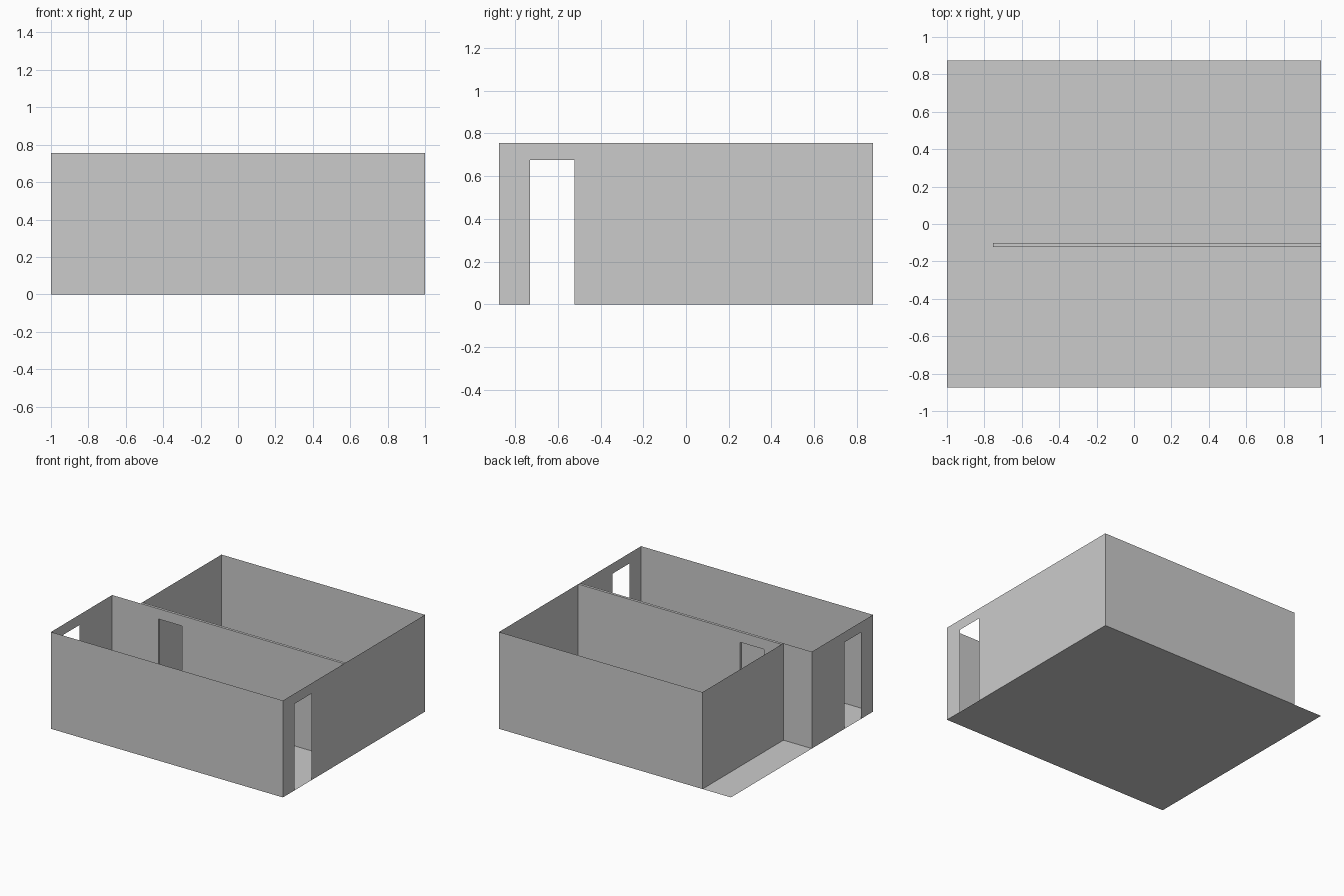
import bpy, bmesh
from mathutils import Vector

if "Cube" in bpy.data.objects:
    bpy.data.objects.remove(bpy.data.objects["Cube"])

H = 0.755        # wall height
DOOR_H = 0.675   # door opening height
X0, X1, Y0, Y1 = -1.0, 1.0, -0.875, 0.875
XB = -0.755               # left side of the back room
D0, D1 = -0.122, -0.101   # faces of the dividing wall


def finish(name, bm):
    mesh = bpy.data.meshes.new(name)
    bm.to_mesh(mesh)
    bm.free()
    obj = bpy.data.objects.new(name, mesh)
    bpy.context.collection.objects.link(obj)
    return obj


def wall(name, start, end, door=None, depth=0.0):
    """Upright sheet from start to end; door = (from, to) distances along it."""
    a, b = Vector((*start, 0)), Vector((*end, 0))
    length = (b - a).length
    along = (b - a) / length
    outline = [(0, 0)]
    if door:
        outline += [(door[0], 0), (door[0], DOOR_H), (door[1], DOOR_H), (door[1], 0)]
    outline += [(length, 0), (length, H), (0, H)]
    bm = bmesh.new()
    face = bm.faces.new([bm.verts.new(a + along * d + Vector((0, 0, z))) for d, z in outline])
    if depth:
        new = bmesh.ops.extrude_face_region(bm, geom=[face])["geom"]
        verts = [g for g in new if isinstance(g, bmesh.types.BMVert)]
        bmesh.ops.translate(bm, verts=verts, vec=(0, depth, 0))
        bmesh.ops.recalc_face_normals(bm, faces=bm.faces[:])
        # hidden faces against the floor and the right wall
        hidden = [f for f in bm.faces if all(v.co.z < 1e-4 for v in f.verts)
                  or all(v.co.x > X1 - 1e-4 for v in f.verts)]
        bmesh.ops.delete(bm, geom=hidden, context='FACES')
    return finish(name, bm)


# Floor slab surface
bm = bmesh.new()
bm.faces.new([bm.verts.new((x, y, 0)) for x, y in ((X0, Y0), (X1, Y0), (X1, Y1), (X0, Y1))])
finish("floor", bm)

# Outer walls, anticlockwise
wall("front_wall", (X0, Y0), (X1, Y0))
wall("right_wall", (X1, Y0), (X1, Y1), door=(0.145, 0.352))
wall("back_wall", (X1, Y1), (XB, Y1))
wall("back_room_left_wall", (XB, Y1), (XB, D1))
wall("corridor_back_wall", (XB, D0), (X0, D0))
wall("corridor_left_wall", (X0, D0), (X0, Y0), door=(0.401, 0.608))

# Thick dividing wall with inner doorway
wall("dividing_wall", (XB, D0), (X1, D0), door=(0.155, 0.358), depth=D1 - D0)
